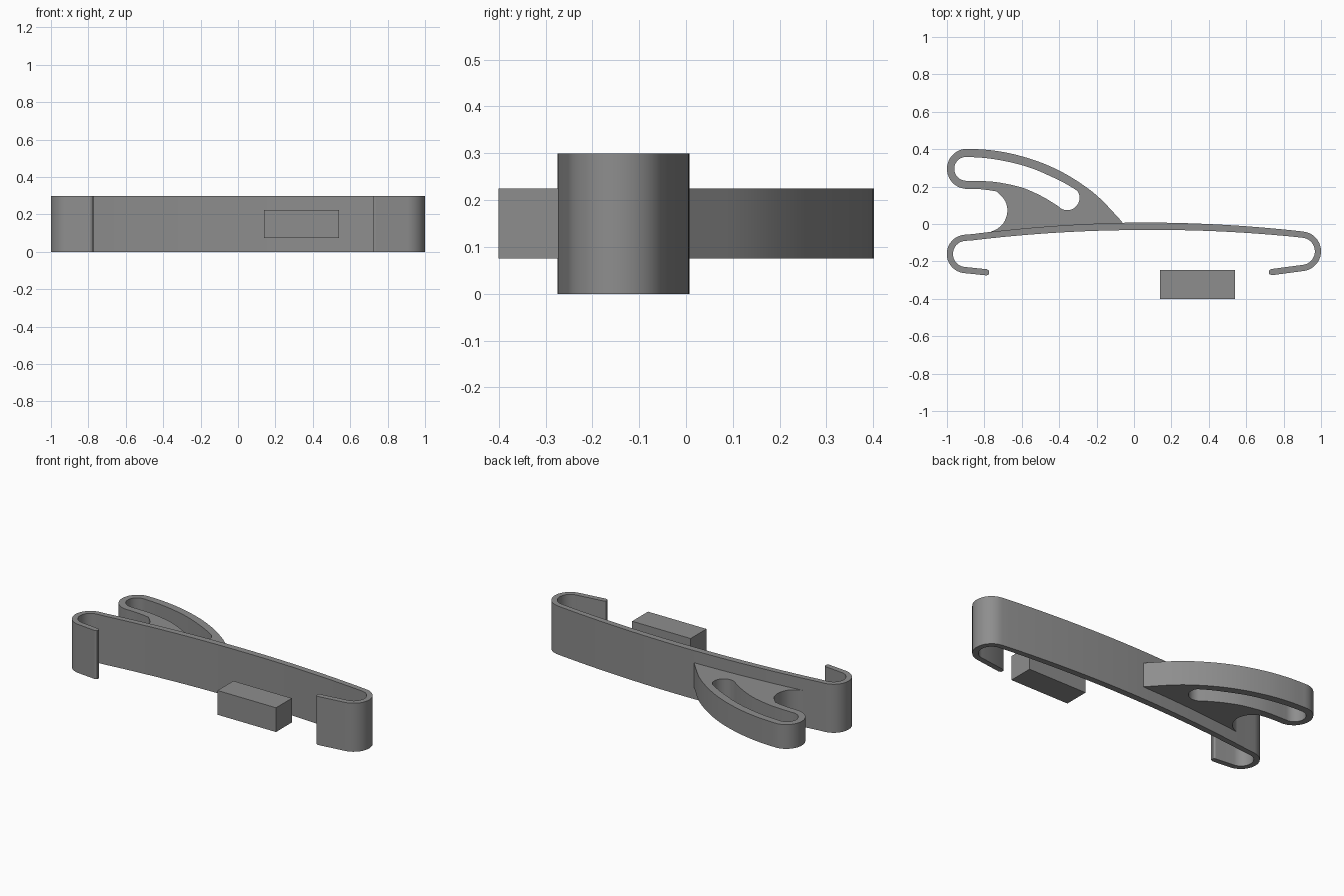
import bpy, bmesh, math
from mathutils import Vector

if "Cube" in bpy.data.objects:
    bpy.data.objects.remove(bpy.data.objects["Cube"])

grey = bpy.data.materials.new("plain grey")
grey.diffuse_color = (0.27, 0.27, 0.27, 1)
grey.use_nodes = True
grey.node_tree.nodes["Principled BSDF"].inputs["Base Color"].default_value = grey.diffuse_color


def smooth(pts, n=8):
    """Rounded path through the points (Catmull-Rom)."""
    p = [Vector(q) for q in pts]
    p = [2 * p[0] - p[1]] + p + [2 * p[-1] - p[-2]]
    out = []
    for a, b, c, d in zip(p, p[1:], p[2:], p[3:]):
        for i in range(n):
            t = i / n
            out.append(0.5 * (2 * b + (c - a) * t + (2 * a - 5 * b + 4 * c - d) * t * t
                              + (3 * b - a - 3 * c + d) * t ** 3))
    return out + [p[-2]]


def arc(cx, cy, r, a0, a1, n=20):
    return [Vector((cx + r * math.cos(math.radians(a0 + (a1 - a0) * i / n)),
                    cy + r * math.sin(math.radians(a0 + (a1 - a0) * i / n))))
            for i in range(n + 1)]


def plate(name, outlines, z0, z1):
    """Extrude outlines upwards; outlines after the first are holes."""
    cu = bpy.data.curves.new(name, 'CURVE')
    cu.dimensions, cu.fill_mode, cu.extrude = '2D', 'BOTH', (z1 - z0) / 2
    for line in outlines:
        s = cu.splines.new('POLY')
        s.points.add(len(line) - 1)
        for pt, q in zip(s.points, line):
            pt.co = (q[0], q[1], 0, 1)
        s.use_cyclic_u = True
    ob = bpy.data.objects.new(name, cu)
    bpy.context.collection.objects.link(ob)
    bpy.ops.object.select_all(action='DESELECT')
    ob.select_set(True)
    bpy.context.view_layer.objects.active = ob
    bpy.ops.object.convert(target='MESH')
    ob = bpy.context.object
    ob.name = name
    bm = bmesh.new()
    bm.from_mesh(ob.data)
    bmesh.ops.remove_doubles(bm, verts=bm.verts, dist=1e-5)
    bmesh.ops.translate(bm, verts=bm.verts, vec=(0, 0, (z0 + z1) / 2))
    bmesh.ops.recalc_face_normals(bm, faces=bm.faces)
    bm.to_mesh(ob.data)
    bm.free()
    ob.data.materials.clear()
    ob.data.materials.append(grey)
    bpy.ops.object.shade_smooth_by_angle(angle=math.radians(30))
    return ob


def bow(x):
    """Centre line of the bowed band."""
    return -0.012 - 0.066 * (x - 0.08) ** 2


# Bowed band with a hook at each end, thicker in the middle
path = [Vector((-0.775, -0.260)), Vector((-0.787, -0.2585))]
path += arc(-0.898, -0.160, 0.0865, 263, 97.5)
path += [Vector((x, bow(x))) for x in [-0.86 + 1.72 * i / 40 for i in range(41)]]
path += arc(0.894, -0.146, 0.0895, 84, -83)
path += [Vector((0.735, -0.2575)), Vector((0.722, -0.259))]
left, right = [], []
for i, p in enumerate(path):
    d = (path[min(i + 1, len(path) - 1)] - path[max(i - 1, 0)]).normalized()
    w = 0.0165
    if p.y > -0.1:
        w += 0.0035 * max(0, 1 - abs(p.x) / 0.9)
    if i in (0, len(path) - 1):
        w = 0.009
    n = Vector((-d.y, d.x)) * w
    left.append(p + n)
    right.append(p - n)
plate("hooked_band", [left + right[::-1]], 0, 0.3)

# Curved lever with a long slot
under = smooth([(-0.90, 0.188), (-0.82, 0.186), (-0.73, 0.173), (-0.64, 0.15),
                (-0.55, 0.117), (-0.45, 0.067), (-0.35, -0.005)])
over = smooth([(-0.06, 0.008), (-0.18, 0.135), (-0.28, 0.214), (-0.395, 0.283),
               (-0.52, 0.337), (-0.66, 0.377), (-0.78, 0.396), (-0.89, 0.402)])
outer = under + [Vector((-0.2, bow(-0.2)))] + over + arc(-0.893, 0.295, 0.107, 90, 266)[1:-1]
slot = smooth([(-0.89, 0.359), (-0.78, 0.351), (-0.66, 0.330), (-0.55, 0.299),
               (-0.45, 0.257), (-0.37, 0.218), (-0.305, 0.179)])
slot += arc(-0.357, 0.140, 0.066, 32, -120)[1:]
slot += smooth([(-0.412, 0.100), (-0.476, 0.139), (-0.54, 0.171), (-0.61, 0.198),
                (-0.717, 0.221), (-0.80, 0.229), (-0.89, 0.231)])
slot += arc(-0.897, 0.295, 0.064, 268, 92)
plate("slotted_lever", [outer, slot], 0.075, 0.225)

# Web joining lever and band, with a scooped end
scoop = smooth([(-0.79, -0.050), (-0.735, -0.028), (-0.695, 0.010), (-0.677, 0.068),
                (-0.69, 0.125), (-0.735, 0.174)])
edge = [p for p in under if p.x > -0.729]
base = [Vector((x, bow(x))) for x in (-0.38, -0.48, -0.58, -0.68)]
plate("web", [scoop + edge + base], 0.075, 0.225)

# Loose rectangular block
plate("block", [[(0.14, -0.4), (0.54, -0.4), (0.54, -0.245), (0.14, -0.245)]], 0.075, 0.225)
